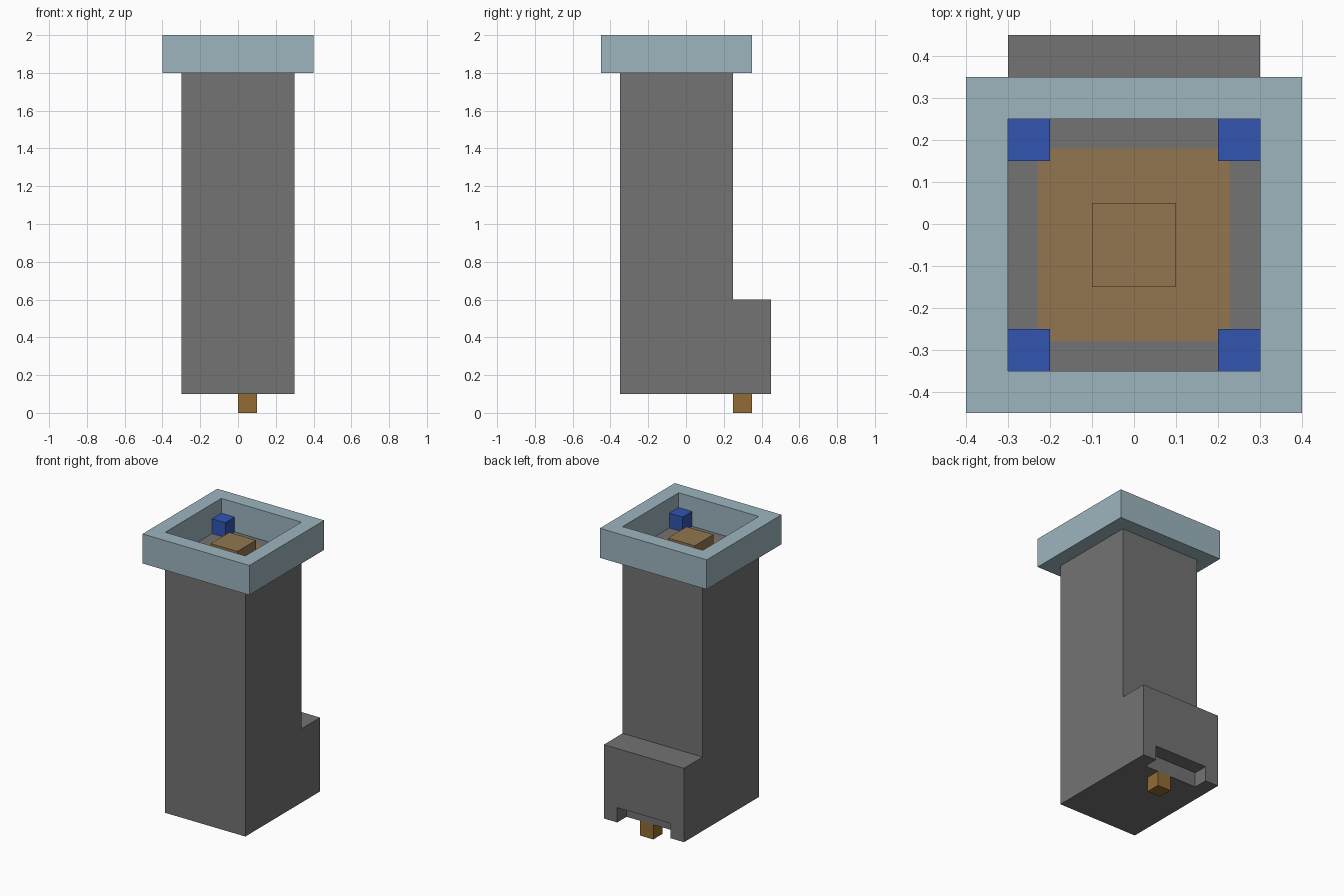
import bpy
import bmesh
from mathutils import Vector

default = bpy.data.objects.get("Cube")
if default:
    bpy.data.objects.remove(default, do_unlink=True)


def material(name, rgb):
    """Flat material from display colour values (0-255)."""
    def linear(c):
        c /= 255
        return c / 12.92 if c <= 0.04045 else ((c + 0.055) / 1.055) ** 2.4
    colour = [linear(c) for c in rgb] + [1]
    mat = bpy.data.materials.new(name)
    mat.use_nodes = True
    mat.diffuse_color = colour
    mat.node_tree.nodes["Principled BSDF"].inputs["Base Color"].default_value = colour
    return mat


stone = material("grey stone", (115, 115, 115))
rim_blue = material("pale blue rim", (157, 181, 191))
post_blue = material("deep blue", (50, 85, 176))
wood = material("brown wood", (147, 108, 52))
tan = material("tan wood", (146, 118, 80))


def add_object(name, bm, *mats):
    bmesh.ops.recalc_face_normals(bm, faces=bm.faces)
    mesh = bpy.data.meshes.new(name)
    bm.to_mesh(mesh)
    bm.free()
    for mat in mats:
        mesh.materials.append(mat)
    obj = bpy.data.objects.new(name, mesh)
    bpy.context.collection.objects.link(obj)
    return obj


def box(name, low, high, *mats):
    low, high = Vector(low), Vector(high)
    bm = bmesh.new()
    bmesh.ops.create_cube(bm, size=1)
    bmesh.ops.scale(bm, vec=high - low, verts=bm.verts)
    bmesh.ops.translate(bm, vec=(low + high) / 2, verts=bm.verts)
    return add_object(name, bm, *mats)


# Tower shaft with rear step: side profile swept across the width
profile = [(-0.35, 0.1), (0.45, 0.1), (0.45, 0.6), (0.25, 0.6), (0.25, 1.8), (-0.35, 1.8)]
bm = bmesh.new()
side = bm.faces.new([bm.verts.new((-0.3, y, z)) for y, z in profile])
swept = bmesh.ops.extrude_face_region(bm, geom=[side], use_keep_orig=True)
moved = [v for v in swept["geom"] if isinstance(v, bmesh.types.BMVert)]
bmesh.ops.translate(bm, vec=(0.6, 0, 0), verts=moved)
bmesh.ops.recalc_face_normals(bm, faces=bm.faces)
# Tan floor panel inset in the top of the shaft
floor = max(bm.faces, key=lambda f: f.calc_center_median().z)
bmesh.ops.inset_individual(bm, faces=[floor], thickness=0.1)
floor.material_index = 1
tower = add_object("tower_shaft", bm, stone, tan)

# Doorway notch in the rear step
cutter = box("doorway_cutter", (-0.2, 0.35, 0), (0.2, 0.55, 0.2), stone)
cutter.hide_render = True
cutter.hide_viewport = True
notch = tower.modifiers.new("doorway", "BOOLEAN")
notch.operation = "DIFFERENCE"
notch.solver = "EXACT"
notch.object = cutter

# Square parapet ring: cross-section corners joined around the opening
bm = bmesh.new()
rings = []
for half, z in ((0.4, 1.8), (0.4, 2), (0.3, 2), (0.3, 1.8)):
    rings.append([bm.verts.new((sx * half, sy * half - 0.05, z))
                  for sx, sy in ((-1, -1), (1, -1), (1, 1), (-1, 1))])
for i in range(4):
    a, b = rings[i], rings[(i + 1) % 4]
    for j in range(4):
        k = (j + 1) % 4
        bm.faces.new((a[j], a[k], b[k], b[j]))
add_object("parapet", bm, rim_blue)

# Corner posts inside the parapet
for side_name, x in (("right", -0.25), ("left", 0.25)):
    for end_name, y in (("front", -0.3), ("back", 0.2)):
        box(f"{end_name}_{side_name}_post", (x - 0.05, y - 0.05, 1.8),
            (x + 0.05, y + 0.05, 1.9), post_blue)

# Raised block in the middle of the floor panel, and the peg below
box("centre_block", (-0.1, -0.15, 1.8), (0.1, 0.05, 1.9), tan)
box("bottom_peg", (0, 0.25, 0), (0.1, 0.35, 0.1), wood)
